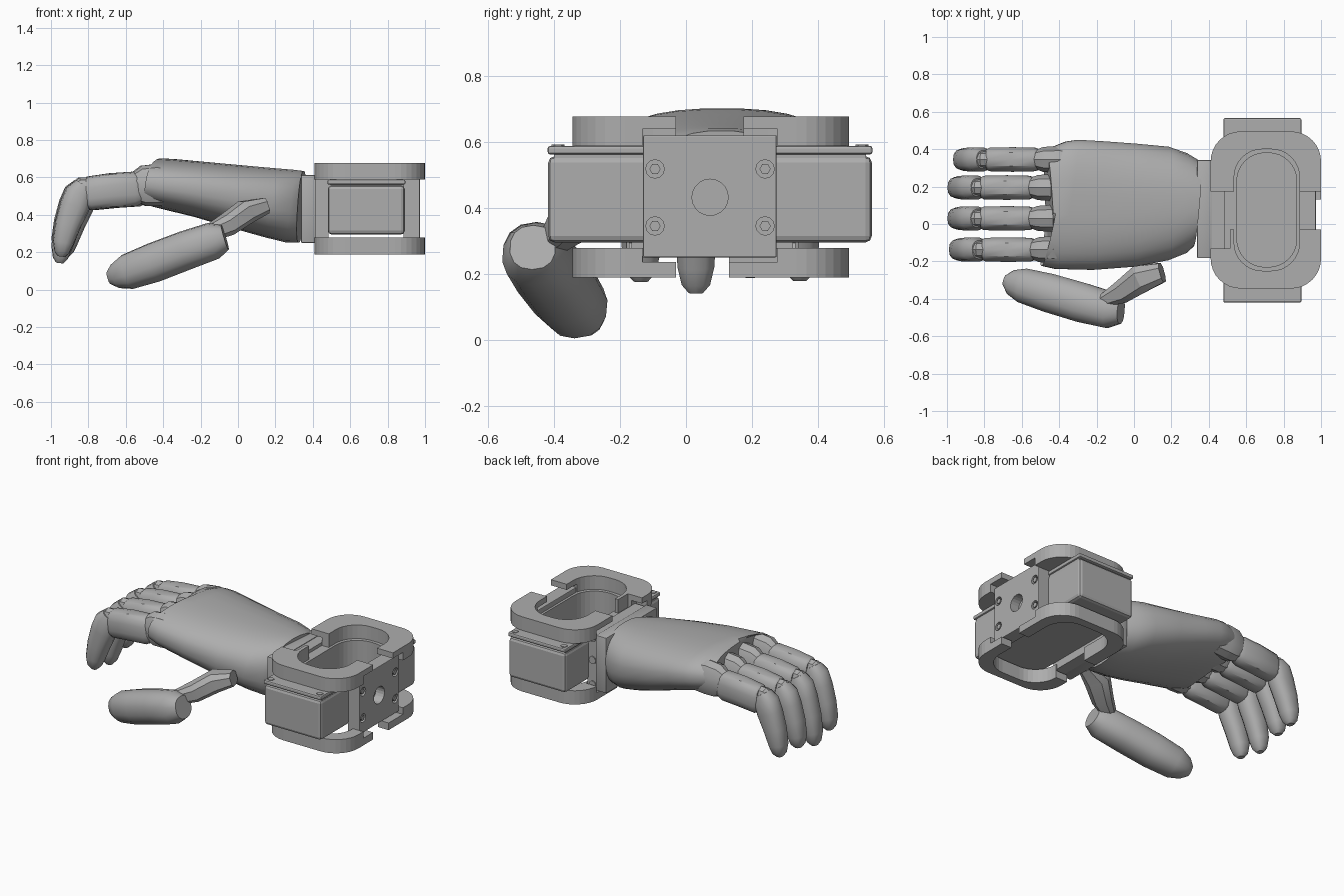
import bpy, bmesh, math
from mathutils import Vector, Matrix

if "Cube" in bpy.data.objects:
    bpy.data.objects.remove(bpy.data.objects["Cube"])

grey = bpy.data.materials.new("plain grey")
grey.use_nodes = True
grey.diffuse_color = (0.42, 0.42, 0.42, 1)
grey.node_tree.nodes["Principled BSDF"].inputs["Base Color"].default_value = (0.42, 0.42, 0.42, 1)

MID_Y = 0.073  # centre line of the wrist


def shade(ob, angle):
    bpy.ops.object.select_all(action='DESELECT')
    ob.select_set(True)
    bpy.context.view_layer.objects.active = ob
    bpy.ops.object.shade_smooth_by_angle(angle=math.radians(angle))


def finish(name, bm, smooth=30):
    bmesh.ops.recalc_face_normals(bm, faces=bm.faces)
    me = bpy.data.meshes.new(name)
    bm.to_mesh(me)
    bm.free()
    ob = bpy.data.objects.new(name, me)
    bpy.context.collection.objects.link(ob)
    me.materials.append(grey)
    shade(ob, smooth)
    return ob


def box(name, x, y, z, bevel=0.0):
    """Box from three (low, high) ranges."""
    bm = bmesh.new()
    bmesh.ops.create_cube(bm, size=1)
    for v in bm.verts:
        v.co = Vector([(a + b) / 2 + c * (b - a) for c, (a, b) in zip(v.co, (x, y, z))])
    if bevel:
        bmesh.ops.bevel(bm, geom=bm.edges[:], offset=bevel, segments=2, affect='EDGES', profile=0.5)
    return finish(name, bm)


def rounded_slab(name, x, y, z, radius, steps=5):
    """Vertical prism with rounded corners in plan."""
    bm = bmesh.new()
    pts = []
    for k, (cx, cy) in enumerate(((x[1] - radius, y[1] - radius), (x[0] + radius, y[1] - radius),
                                  (x[0] + radius, y[0] + radius), (x[1] - radius, y[0] + radius))):
        for i in range(steps + 1):
            a = math.pi / 2 * (k + i / steps)
            pts.append((cx + radius * math.cos(a), cy + radius * math.sin(a)))
    skin(bm, [[bm.verts.new((px, py, h)) for px, py in pts] for h in z])
    return finish(name, bm)


def skin(bm, rings):
    for a, b in zip(rings, rings[1:]):
        for i in range(len(a)):
            j = (i + 1) % len(a)
            bm.faces.new((a[i], a[j], b[j], b[i]))
    bm.faces.new(rings[0])
    bm.faces.new(rings[-1])


def tube(name, path, sides=14, power=2.3, smooth=35):
    """Loft through (centre, half width, half height) stations."""
    bm = bmesh.new()
    pts = [Vector(p[0]) for p in path]
    rings = []
    for i, (c, w, h) in enumerate(path):
        t = (pts[min(i + 1, len(pts) - 1)] - pts[max(i - 1, 0)]).normalized()
        side = Vector((0, 1, 0)) if abs(t.y) < 0.05 else t.cross(Vector((0, 0, 1))).normalized()
        up = side.cross(t)
        ring = []
        for k in range(sides):
            a = 2 * math.pi * (k + 0.5) / sides
            u, v = math.cos(a), math.sin(a)
            u = math.copysign(abs(u) ** (2 / power), u)
            v = math.copysign(abs(v) ** (2 / power), v)
            ring.append(bm.verts.new(Vector(c) + side * u * w + up * v * h))
        rings.append(ring)
    skin(bm, rings)
    return finish(name, bm, smooth)


def cylinder(name, centre, radius, depth, axis, sides=6):
    bm = bmesh.new()
    rot = Vector((0, 0, 1)).rotation_difference(Vector(axis)).to_matrix().to_4x4()
    bmesh.ops.create_cone(bm, cap_ends=True, segments=sides, radius1=radius, radius2=radius,
                          depth=depth, matrix=Matrix.Translation(centre) @ rot)
    return finish(name, bm)


def cut(ob, *cutters):
    for c in cutters:
        m = ob.modifiers.new("cut", 'BOOLEAN')
        m.operation, m.object, m.solver = 'DIFFERENCE', c, 'EXACT'
        bpy.context.view_layer.objects.active = ob
        bpy.ops.object.modifier_apply(modifier=m.name)
        bpy.data.objects.remove(c)
    # Flat shading on the large cut faces avoids smeared normals
    ob.data.shade_flat()


# Wrist rings, notched where the end plate and the bracket pass
for name, z, grow, gap in (("upper_ring", (0.588, 0.677), 0, (-0.03, 0.175)),
                           ("lower_ring", (0.188, 0.278), 0.04, (-0.03, 0.13))):
    ring = rounded_slab(name, (0.41, 1.0), (-0.345, 0.495), z, 0.16, 8)
    tall, low = (z[0] - 0.1, z[1] + 0.1), (0.235, 0.64)
    cut(ring,
        rounded_slab("opening", (0.535 - grow, 0.885 + grow), (-0.25 - grow, 0.40 + grow), tall, 0.15, 8),
        box("through_notch", (0.3, 1.1), gap, tall),
        box("inner_notch", (0.3, 0.512), (-0.13, gap[1] - 0.01), tall),
        box("plate_slot", (0.87, 1.1), (-0.132, 0.278), low),
        box("bracket_slot", (0.3, 0.486), (-0.18, 0.34), low))

# Motor housing with an oval well
housing = box("motor_housing", (0.48, 0.892), (-0.418, 0.564), (0.295, 0.557), 0.02)
lid = box("motor_lid", (0.478, 0.895), (-0.42, 0.566), (0.562, 0.588), 0.008)
seam = box("lid_seam", (0.49, 0.885), (-0.40, 0.546), (0.55, 0.57))
for ob in (housing, lid, seam):
    cut(ob, rounded_slab("well", (0.55, 0.87), (-0.23, 0.38), (0.33, 0.8), 0.15, 8))
for x in (0.51, 0.865):
    for y in (-0.388, 0.534):
        cylinder("lid_screw", (x, y, 0.586), 0.02, 0.012, (0, 0, 1))

# End plate with cable hole and recessed screws
plate = box("end_plate", (0.885, 0.972), (-0.13, 0.275), (0.25, 0.62), 0.004)
cut(plate, cylinder("cable_hole", (0.96, MID_Y, 0.432), 0.055, 0.1, (1, 0, 0), 20))
for y in (MID_Y - 0.167, MID_Y + 0.167):
    for z in (0.345, 0.518):
        cut(plate, cylinder("screw_hole", (0.97, y, z), 0.028, 0.05, (1, 0, 0), 12))
        cylinder("plate_screw", (0.955, y, z), 0.017, 0.03, (1, 0, 0))

# Wrist bracket with side screws
box("wrist_plate", (0.338, 0.415), (-0.182, 0.342), (0.25, 0.612), 0.004)
box("wrist_bracket", (0.41, 0.485), (-0.165, 0.325), (0.25, 0.608))
for z in (0.275, 0.435, 0.58):
    for y in (-0.165, 0.325):
        cylinder("bracket_screw", (0.447, y, z), 0.025, 0.015, (0, 1, 0), 8)

# Palm: x, y range, z range at each station
stations = ((0.338, -0.12, 0.335, 0.25, 0.635), (0.28, -0.155, 0.38, 0.25, 0.643),
            (0.18, -0.195, 0.415, 0.275, 0.652), (0.0, -0.23, 0.432, 0.325, 0.668),
            (-0.2, -0.247, 0.445, 0.385, 0.686), (-0.36, -0.242, 0.452, 0.425, 0.70),
            (-0.43, -0.225, 0.443, 0.442, 0.704), (-0.455, -0.205, 0.41, 0.465, 0.69))
palm = tube("palm", [((x, (a + b) / 2, (c + d) / 2), (b - a) / 2, (d - c) / 2)
                     for x, a, b, c, d in stations], 28, 2.4, 40)
# Slanted knuckle line
for v in palm.data.vertices:
    v.co.x += 0.2 * (v.co.y - 0.1) * min(1, max(0, -0.1 - v.co.x) / 0.3)

# Four fingers: knuckle, straight segment, joint and curled tip
fingers = (("little", 0.345, 0.03, 0.03), ("ring", 0.195, 0, 0.04),
           ("middle", 0.03, 0, -0.008), ("index", -0.137, 0.008, 0.027))
for label, y, dx, lift in fingers:
    def part(suffix, rows, raise_tip=0, **kw):
        tube(label + "_finger_" + suffix,
             [((x + dx, y, z + raise_tip * (0.56 - z) / 0.41), w, h) for x, z, w, h in rows], **kw)
    part("knuckle", ((-0.36, 0.555, 0.07, 0.10), (-0.44, 0.56, 0.075, 0.112),
                     (-0.51, 0.555, 0.07, 0.108), (-0.575, 0.545, 0.045, 0.07)), sides=10)
    part("segment", ((-0.53, 0.542, 0.052, 0.08), (-0.56, 0.538, 0.064, 0.093),
                     (-0.68, 0.53, 0.067, 0.093), (-0.80, 0.515, 0.064, 0.09),
                     (-0.82, 0.515, 0.055, 0.08)), power=2.7)
    part("joint", ((-0.76, 0.515, 0.045, 0.085), (-0.83, 0.515, 0.052, 0.088),
                   (-0.88, 0.48, 0.05, 0.075)), sides=10)
    part("tip", ((-0.83, 0.56, 0.05, 0.05), (-0.855, 0.515, 0.066, 0.075), (-0.88, 0.44, 0.066, 0.08),
                 (-0.918, 0.33, 0.063, 0.069), (-0.943, 0.23, 0.057, 0.056),
                 (-0.95, 0.175, 0.044, 0.04), (-0.953, 0.15, 0.022, 0.02)), lift, power=2.5)

# Thumb link and thumb
tube("thumb_link", [((0.15, -0.26, 0.45), 0.055, 0.045), ((0.04, -0.29, 0.415), 0.08, 0.065),
                    ((-0.06, -0.36, 0.345), 0.065, 0.06), ((-0.165, -0.41, 0.295), 0.035, 0.045)],
     8, 2.8, 20)
tube("thumb", [((-0.07, -0.465, 0.28), 0.07, 0.07), ((-0.13, -0.46, 0.262), 0.1, 0.1),
               ((-0.28, -0.42, 0.21), 0.108, 0.105), ((-0.45, -0.37, 0.145), 0.106, 0.106),
               ((-0.59, -0.33, 0.095), 0.095, 0.096), ((-0.655, -0.312, 0.073), 0.068, 0.068),
               ((-0.69, -0.302, 0.062), 0.03, 0.034)], 14, 2.3)
